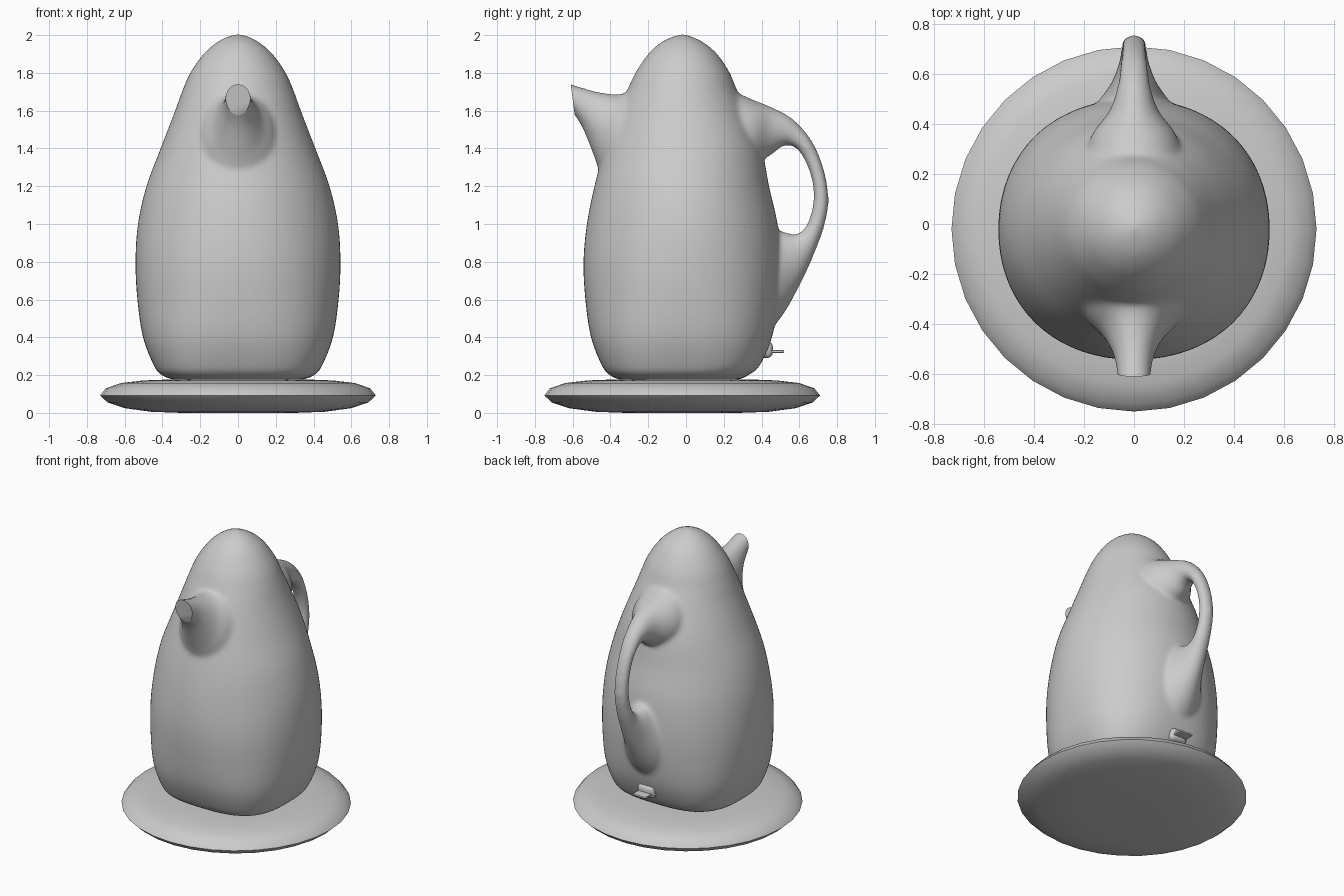
import bpy, bmesh
from math import sin, cos, pi
from mathutils import Vector

if "Cube" in bpy.data.objects:
    bpy.data.objects.remove(bpy.data.objects["Cube"])


def spline(rows, steps):
    """Catmull-Rom resampling of rows of numbers."""
    out, n = [], len(rows)
    for i in range(n - 1):
        p = [Vector(rows[min(max(i + k, 0), n - 1)]) for k in (-1, 0, 1, 2)]
        for s in range(steps):
            t = s / steps
            out.append(0.5 * (2 * p[1] + (p[2] - p[0]) * t
                       + (2 * p[0] - 5 * p[1] + 4 * p[2] - p[3]) * t ** 2
                       + (3 * p[1] - p[0] - 3 * p[2] + p[3]) * t ** 3))
    return out + [Vector(rows[-1])]


def loft(bm, rings):
    """Skin closed rings and cap both ends."""
    loops = [[bm.verts.new(p) for p in r] for r in rings]
    n = len(loops[0])
    faces = [bm.faces.new((a[i], a[(i + 1) % n], b[(i + 1) % n], b[i]))
             for a, b in zip(loops, loops[1:]) for i in range(n)]
    faces += [bm.faces.new(loops[0]), bm.faces.new(loops[-1])]
    bmesh.ops.recalc_face_normals(bm, faces=faces)


def spow(v, e):
    return abs(v) ** e * (1 if v >= 0 else -1)


def limb(bm, rows):
    """Ellipse loft from rows: y, z of one edge, y, z of the other, half width."""
    rings = []
    for ya, za, yb, zb, w in spline(rows, 6):
        rings.append([(w * sin(t), (ya + yb) / 2 + (ya - yb) / 2 * cos(t),
                       (za + zb) / 2 + (za - zb) / 2 * cos(t))
                      for t in (2 * pi * i / 32 for i in range(32))])
    loft(bm, rings)


def make_object(name, bm):
    me = bpy.data.meshes.new(name)
    bm.to_mesh(me)
    bm.free()
    ob = bpy.data.objects.new(name, me)
    bpy.context.collection.objects.link(ob)
    return ob


def smooth(ob, angle):
    bpy.ops.object.select_all(action='DESELECT')
    ob.select_set(True)
    bpy.context.view_layer.objects.active = ob
    bpy.ops.object.shade_smooth_by_angle(angle=angle)


# Body: z, half width, front y, back y, squareness exponent
body = [(.175, .34, -.35, .28, 2.9), (.2, .405, -.405, .33, 2.9), (.25, .445, -.445, .39, 2.8),
        (.4, .503, -.503, .455, 2.5), (.6, .533, -.533, .49, 2.25), (.8, .543, -.543, .50, 2.1),
        (1.0, .53, -.525, .485, 2), (1.2, .485, -.485, .44, 2), (1.4, .41, -.43, .40, 2),
        (1.6, .333, -.36, .32, 2), (1.7, .297, -.315, .273, 2), (1.8, .253, -.268, .232, 2),
        (1.9, .183, -.20, .165, 2), (1.96, .115, -.135, .095, 2), (1.99, .06, -.075, .035, 2),
        (2.004, .012, -.03, -.006, 2)]
bm = bmesh.new()
rings = []
for z, w, yf, yb, e in spline(body, 5):
    rings.append([(w * spow(cos(t), 2 / e), (yf + yb) / 2 + (yb - yf) / 2 * spow(sin(t), 2 / e), z)
                  for t in (2 * pi * i / 64 for i in range(64))])
loft(bm, rings)

# Spout, upper edge then lower edge, overshooting the tip
limb(bm, [(-.20, 1.78, -.30, 1.10, .24), (-.31, 1.70, -.43, 1.22, .19),
          (-.38, 1.687, -.487, 1.36, .13), (-.47, 1.70, -.535, 1.48, .09),
          (-.55, 1.722, -.575, 1.555, .073), (-.67, 1.76, -.65, 1.66, .06)])

# Handle, outer edge then inner edge
limb(bm, [(.22, 1.72, .25, 1.25, .20), (.35, 1.66, .36, 1.32, .17), (.45, 1.62, .45, 1.365, .10),
          (.56, 1.56, .52, 1.415, .068), (.66, 1.45, .59, 1.395, .055),
          (.727, 1.3, .653, 1.28, .05), (.755, 1.13, .676, 1.14, .05),
          (.73, .98, .642, 1.0, .053), (.67, .82, .58, .945, .065),
          (.60, .67, .50, .96, .095), (.50, .50, .42, .92, .16), (.38, .38, .3, .82, .22)])
raw = make_object("kettle_blend", bm)

# Fuse the body, spout and handle into one flowing skin
rm = raw.modifiers.new("fuse", 'REMESH')
rm.mode = 'VOXEL'
rm.voxel_size = 0.013
sm = raw.modifiers.new("soften", 'SMOOTH')
sm.factor = 0.5
sm.iterations = 12
bpy.context.view_layer.update()
mesh = bpy.data.meshes.new_from_object(raw.evaluated_get(bpy.context.evaluated_depsgraph_get()))
bpy.data.objects.remove(raw)

# Trim the spout mouth flat
bm = bmesh.new()
bm.from_mesh(mesh)
tip = [f for f in bm.faces if f.calc_center_median().z > 1.5 and f.calc_center_median().y < -.45]
geom = tip + list({e for f in tip for e in f.edges}) + list({v for f in tip for v in f.verts})
bmesh.ops.bisect_plane(bm, geom=geom, plane_co=(0, -.60, 1.66), plane_no=(0, -1, -.13), clear_outer=True)
bmesh.ops.holes_fill(bm, edges=[e for e in bm.edges if e.is_boundary], sides=0)
bmesh.ops.recalc_face_normals(bm, faces=bm.faces)
smooth(make_object("kettle_body", bm), 0.7)


def block(name, loc, size, bevel):
    bm = bmesh.new()
    bmesh.ops.create_cube(bm, size=1)
    for v in bm.verts:
        v.co = Vector(loc) + Vector(a * b for a, b in zip(v.co, size))
    bmesh.ops.bevel(bm, geom=bm.edges[:], offset=bevel, segments=3, profile=.5, affect='EDGES')
    smooth(make_object(name, bm), 0.6)


# Switch housing and lever at the lower back
block("switch_housing", (0, .415, .335), (.13, .09, .09), .03)
block("switch_lever", (0, .47, .325), (.10, .10, .014), .004)

# Power base: radius, z
disc = [(.30, .0), (.46, .006), (.60, .025), (.69, .055), (.73, .092),
        (.70, .13), (.62, .158), (.50, .172), (.36, .177), (.12, .178)]
bm = bmesh.new()
loft(bm, [[(r * cos(2 * pi * i / 32), -.02 + r * sin(2 * pi * i / 32), z) for i in range(32)]
          for r, z in disc])
smooth(make_object("power_base", bm), 0.7)
